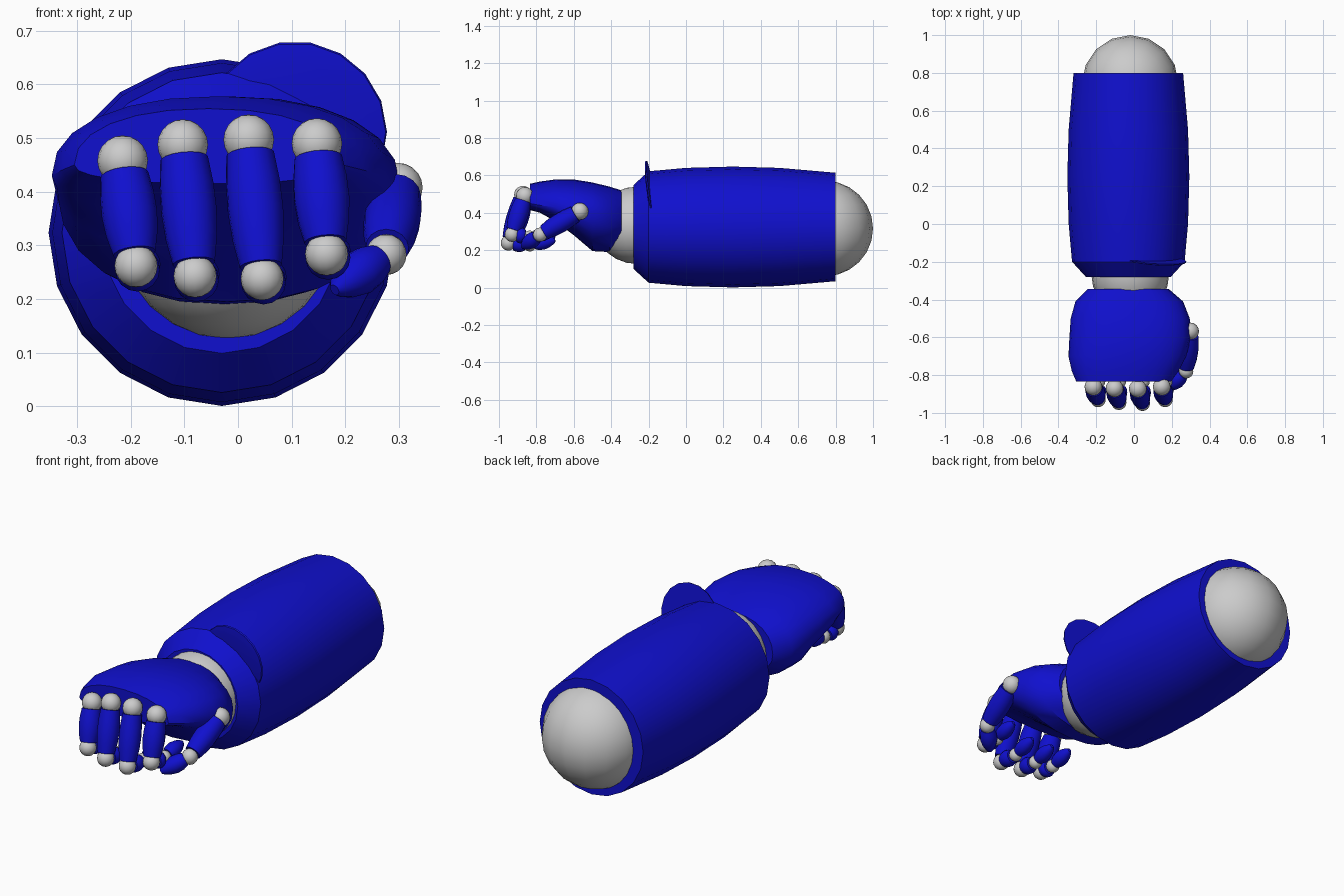
import bpy, bmesh, math
from mathutils import Vector

if "Cube" in bpy.data.objects:
    bpy.data.objects.remove(bpy.data.objects["Cube"])

blue = bpy.data.materials.new("blue")
blue.diffuse_color = (0.005, 0.005, 0.62, 1)
blue.use_nodes = True
blue.node_tree.nodes["Principled BSDF"].inputs["Base Color"].default_value = blue.diffuse_color


def finish(ob):
    bpy.ops.object.select_all(action='DESELECT')
    ob.select_set(True)
    bpy.context.view_layer.objects.active = ob
    bpy.ops.object.shade_smooth_by_angle(angle=math.radians(35))


def loft(name, rings, mat=blue):
    """Skin a list of equal-length point rings and cap both ends."""
    bm = bmesh.new()
    vs = [[bm.verts.new(p) for p in r] for r in rings]
    n = len(vs[0])
    for a, b in zip(vs, vs[1:]):
        for i in range(n):
            j = (i + 1) % n
            bm.faces.new((a[i], a[j], b[j], b[i]))
    bm.faces.new(vs[0])
    bm.faces.new(vs[-1])
    bmesh.ops.recalc_face_normals(bm, faces=bm.faces)
    me = bpy.data.meshes.new(name)
    bm.to_mesh(me)
    bm.free()
    ob = bpy.data.objects.new(name, me)
    bpy.context.collection.objects.link(ob)
    if mat:
        me.materials.append(mat)
    finish(ob)
    return ob


def barrel(name, p, q, profile, sides=16):
    """Turned shape from p to q; profile holds (fraction, radius)."""
    p, q = Vector(p), Vector(q)
    rot = (q - p).to_track_quat('Z', 'Y')
    ts = [2 * math.pi * i / sides for i in range(sides)]
    return loft(name, [[p.lerp(q, f) + rot @ Vector((r * math.cos(t), r * math.sin(t), 0))
                        for t in ts] for f, r in profile])


def ball(name, loc, r, seg=16, rings=10, scale=(1, 1, 1)):
    bpy.ops.mesh.primitive_uv_sphere_add(segments=seg, ring_count=rings, radius=r, location=loc)
    ob = bpy.context.object
    ob.name = name
    ob.scale = scale
    finish(ob)
    return ob


def bone(name, p, q, r, tip=False):
    """Finger segment: bulged barrel, or a tapered fingertip."""
    p, q = Vector(p), Vector(q)
    d = (q - p).normalized()
    if tip:
        prof = [(0, .75 * r), (.2, .95 * r), (.45, r), (.7, .8 * r), (.9, .5 * r), (1, .25 * r)]
        barrel(name, p + d * .025, q, prof)
    else:
        prof = [(0, .86 * r), (.25, .97 * r), (.5, r), (.75, .93 * r), (1, .76 * r)]
        barrel(name, p + d * .028, q - d * .025, prof)


# Forearm shell with chamfered wrist end
L = 1.08
barrel("forearm", (-.03, -.28, .324), (-.03, .8, .324),
       [((y + .28) / L, r) for y, r in
        [(-.28, .225), (-.2, .298), (0, .316), (.25, .323), (.5, .316), (.8, .29)]], 20)

# Elbow and wrist joints
ball("elbow_joint", (-.02, .745, .316), .255, 16, 12)
ball("wrist_joint", (-.02, -.26, .333), .207, 20, 12, (1, 1.1, 1))

# Thin disc flap on the forearm
barrel("forearm_disc", (.107, -.200, .51), (.108, -.186, .512),
       [(0, .13), (.5, .168), (1, .170)], 18)

# Hand: wedge with arched back; (y, centre x, half width, widest z, top z, bottom z)
hand = [(-.345, -.03, .215, .36, .52, .24), (-.41, -.025, .285, .38, .54, .19),
        (-.50, -.02, .315, .40, .562, .195), (-.60, -.02, .322, .41, .578, .28),
        (-.70, -.035, .312, .43, .578, .355), (-.78, -.047, .282, .44, .567, .40),
        (-.835, -.055, .25, .45, .555, .415)]


def hand_ring(y, cx, w, zm, zt, zb, n=24):
    out = []
    for i in range(n):
        c, s = math.cos(2 * math.pi * i / n), math.sin(2 * math.pi * i / n)
        x = cx + w * math.copysign(abs(c) ** .9, c)
        out.append((x, y, zm + (zt - zm if s > 0 else zm - zb) * math.copysign(abs(s) ** .9, s)))
    return out


loft("hand", [hand_ring(*h) for h in hand])

# Four curled fingers: knuckle and middle joint positions
fingers = [("little", (-.215, -.862, .458), (-.19, -.93, .262)),
           ("ring", (-.103, -.870, .488), (-.08, -.945, .243)),
           ("middle", (.02, -.872, .497), (.045, -.95, .238)),
           ("index", (.147, -.862, .490), (.165, -.93, .284))]
for name, a, b in fingers:
    c = (b[0] + .005, -.835, b[2] - .012)
    d = (b[0] + .012, -.70, b[2] + .015)
    ball(name + "_knuckle", a, .047)
    bone(name + "_upper", a, b, .052)
    ball(name + "_middle_joint", b, .040)
    bone(name + "_mid", b, c, .042)
    ball(name + "_end_joint", c, .033)
    bone(name + "_tip", c, d, .037, True)

# Thumb
a, b, c = (.298, -.568, .408), (.276, -.78, .283), (.18, -.875, .217)
ball("thumb_knuckle", a, .046)
bone("thumb_upper", a, b, .053)
ball("thumb_joint", b, .038)
bone("thumb_tip", b, c, .042, True)
